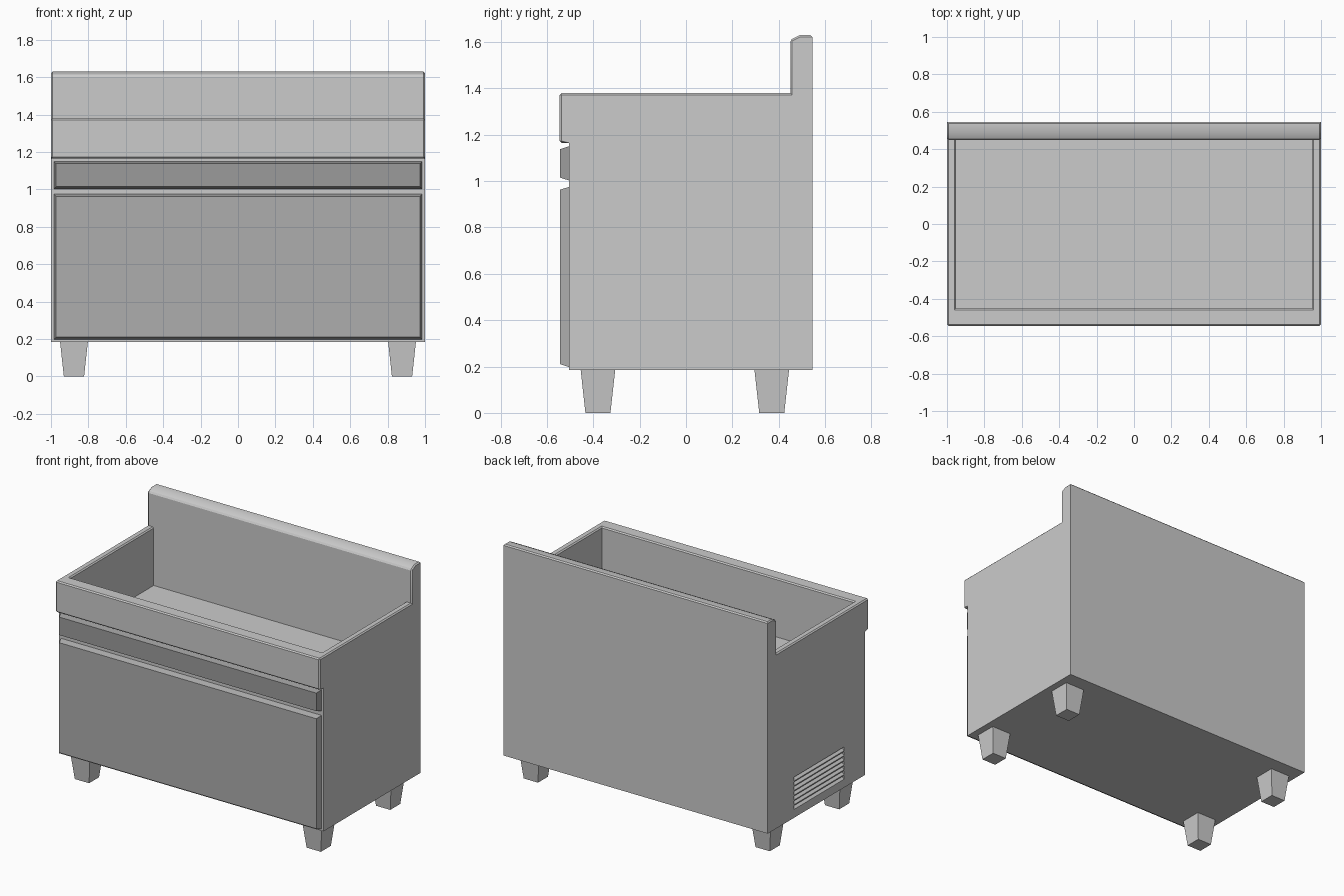
import bpy, bmesh
from mathutils import Vector

if "Cube" in bpy.data.objects:
    bpy.data.objects.remove(bpy.data.objects["Cube"])


def mesh_object(name, bm):
    bmesh.ops.recalc_face_normals(bm, faces=bm.faces[:])
    me = bpy.data.meshes.new(name)
    bm.to_mesh(me)
    bm.free()
    ob = bpy.data.objects.new(name, me)
    bpy.context.collection.objects.link(ob)
    return ob


def prism(bm, outline, offset):
    """Fill an outline and extrude it along an offset."""
    face = bm.faces.new([bm.verts.new(p) for p in outline])
    out = bmesh.ops.extrude_face_region(bm, geom=[face])["geom"]
    bmesh.ops.translate(bm, vec=Vector(offset),
                        verts=[v for v in out if isinstance(v, bmesh.types.BMVert)])


def frustum(name, base, tip):
    """Join two rectangles of four points each."""
    bm = bmesh.new()
    a = [bm.verts.new(p) for p in base]
    b = [bm.verts.new(p) for p in tip]
    bm.faces.new(a)
    bm.faces.new(b)
    for i in range(4):
        j = (i + 1) % 4
        bm.faces.new((a[i], a[j], b[j], b[i]))
    return mesh_object(name, bm)


def cut(ob, cutter):
    mod = ob.modifiers.new("cut", 'BOOLEAN')
    mod.operation = 'DIFFERENCE'
    mod.solver = 'EXACT'
    mod.object = cutter
    bpy.context.view_layer.objects.active = ob
    bpy.ops.object.modifier_apply(modifier=mod.name)
    bpy.data.objects.remove(cutter)


# Cabinet body: side profile with front lip and raised back splash
profile = [(-0.505, 0.185), (0.545, 0.185), (0.545, 1.63), (0.49, 1.63), (0.45, 1.61),
           (0.45, 1.38), (-0.545, 1.38), (-0.545, 1.165), (-0.505, 1.165)]
bm = bmesh.new()
prism(bm, [(-1, y, z) for y, z in profile], (2, 0, 0))
body = mesh_object("cabinet_body", bm)

# Open basin
bm = bmesh.new()
prism(bm, [(-0.953, -0.453, 0.98), (0.953, -0.453, 0.98),
           (0.953, 0.45, 0.98), (-0.953, 0.45, 0.98)], (0, 0, 0.5))
basin = mesh_object("basin_cutter", bm)
basin.hide_render = True
cut(body, basin)

# Small chamfers on the convex edges of the lip, rim and splash
bm = bmesh.new()
bm.from_mesh(body.data)
bmesh.ops.remove_doubles(bm, verts=bm.verts[:], dist=0.0005)
bmesh.ops.dissolve_limit(bm, angle_limit=0.01, verts=bm.verts[:], edges=bm.edges[:])
edges = [e for e in bm.edges if e.is_manifold and e.is_convex
         and e.calc_face_angle() > 0.5 and min(v.co.z for v in e.verts) > 1.1]
bmesh.ops.bevel(bm, geom=edges, offset=0.008, segments=1, profile=0.5, affect='EDGES')
bm.to_mesh(body.data)
bm.free()

# Sloped vent slots low on the left side
bm = bmesh.new()
for i in range(7):
    z = 0.242 + i * 0.0325
    prism(bm, [(-1.02, -0.28, z - 0.017), (-0.97, -0.28, z + 0.026),
               (-1.02, -0.28, z + 0.026)], (0, 0.54, 0))
vents = mesh_object("vent_cutter", bm)
vents.hide_render = True
cut(body, vents)

bpy.ops.object.select_all(action='DESELECT')
body.select_set(True)
bpy.context.view_layer.objects.active = body
bpy.ops.object.shade_smooth_by_angle()


# Front panels: tapered slabs in darker grey
def panel(name, z0, z1, grey):
    def rect(y, inset):
        x = 0.985 - inset
        return [(-x, y, z0 + inset), (x, y, z0 + inset), (x, y, z1 - inset), (-x, y, z1 - inset)]
    ob = frustum(name, rect(-0.505, 0), rect(-0.543, 0.012))
    mat = bpy.data.materials.new(name + "_grey")
    mat.diffuse_color = (grey, grey, grey, 1)
    mat.use_nodes = True
    mat.node_tree.nodes["Principled BSDF"].inputs["Base Color"].default_value = mat.diffuse_color
    ob.data.materials.append(mat)


panel("control_panel", 1.003, 1.15, 0.33)
panel("door_panel", 0.198, 0.975, 0.42)


# Tapered feet
def square(cx, cy, r, z):
    return [(cx - r, cy - r, z), (cx + r, cy - r, z), (cx + r, cy + r, z), (cx - r, cy + r, z)]


for side, x in (("left", -0.877), ("right", 0.877)):
    for end, y in (("front", -0.38), ("back", 0.37)):
        frustum(f"{end}_{side}_foot", square(x, y, 0.054, 0), square(x, y, 0.075, 0.19))
